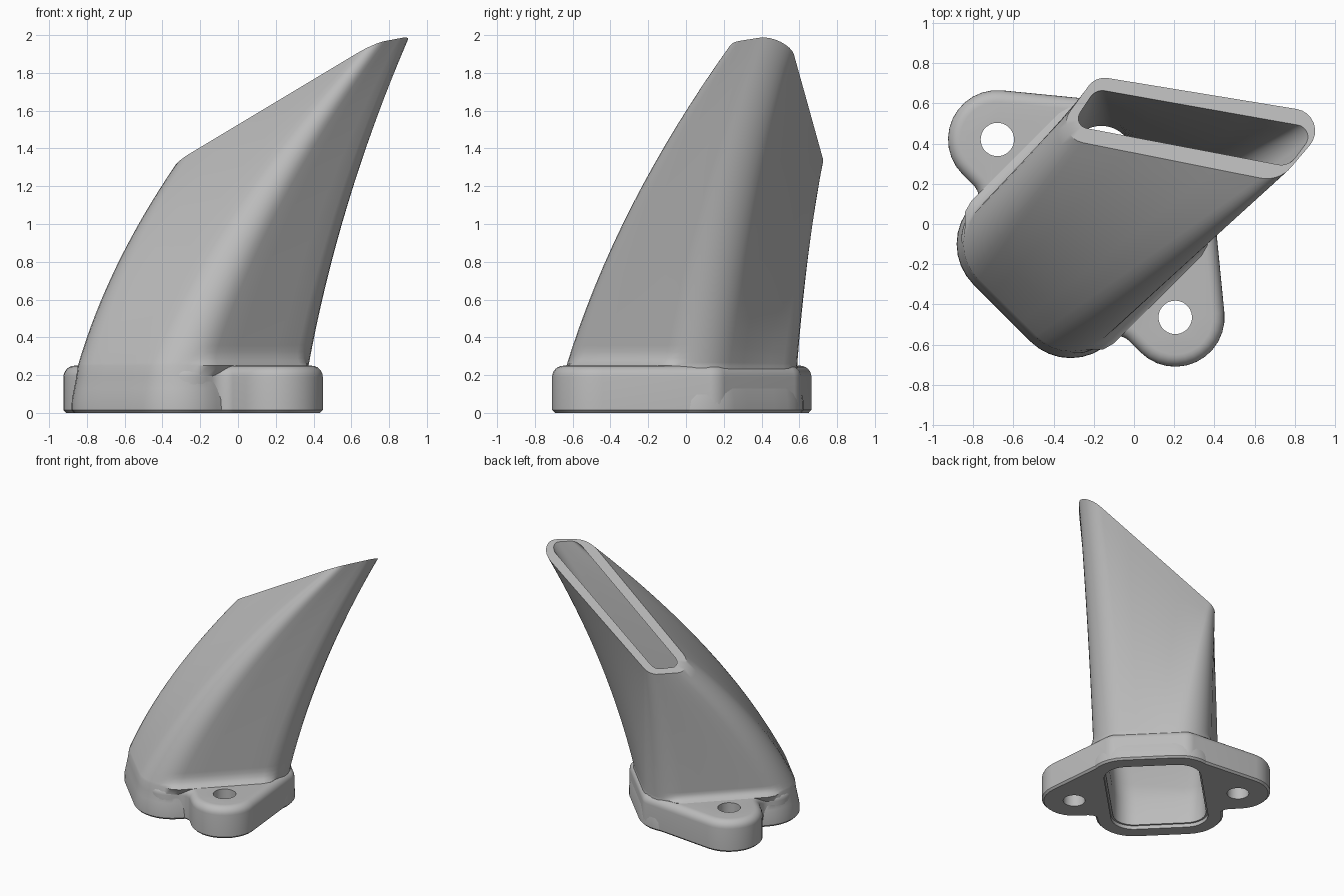
import bpy, bmesh, math
from mathutils import Vector

cube = bpy.data.objects.get("Cube")
if cube:
    bpy.data.objects.remove(cube, do_unlink=True)

CENTRE = Vector((-0.237, -0.022))
FLANGE_TOP = 0.25

grey = bpy.data.materials.new("plain grey")
grey.use_nodes = True
COLOUR = (0.5, 0.5, 0.5, 1)
grey.diffuse_color = COLOUR
grey.node_tree.nodes["Principled BSDF"].inputs["Base Color"].default_value = COLOUR


def rounded(corners, steps=8, mids=3):
    """Round off (x, y, radius) corners; give (point, outward normal) pairs."""
    arcs = []
    for i, (x, y, r) in enumerate(corners):
        p = Vector((x, y))
        a = (p - Vector(corners[i - 1][:2])).normalized()
        b = (Vector(corners[(i + 1) % len(corners)][:2]) - p).normalized()
        turn = math.atan2(a.x * b.y - a.y * b.x, a.dot(b))
        side = 1 if turn > 0 else -1
        n0 = Vector((a.y, -a.x))
        mid = p - a * r * math.tan(abs(turn) / 2) - n0 * r * side
        arc = []
        for k in range(steps + 1):
            t = turn * k / steps
            n = Vector((n0.x * math.cos(t) - n0.y * math.sin(t),
                        n0.x * math.sin(t) + n0.y * math.cos(t)))
            arc.append((mid + n * r * side, n))
        arcs.append(arc)
    out = []
    for i, arc in enumerate(arcs):
        out += arc
        (p, n), (q, _) = arc[-1], arcs[(i + 1) % len(arcs)][0]
        out += [(p.lerp(q, k / (mids + 1)), n) for k in range(1, mids + 1)]
    return out


def turned(v):
    """Turn from flange axes (ears along x) to model axes."""
    return Vector((v.x + v.y, v.y - v.x)) / math.sqrt(2)


def placed(section):
    return [(CENTRE + turned(p), turned(n), n) for p, n in section]


def make(name, rows, closed=False):
    """Skin rows of points, either capped or joined end to end."""
    bm = bmesh.new()
    rings = [[bm.verts.new(p) for p in row] for row in rows]
    pairs = list(zip(rings, rings[1:]))
    if closed:
        pairs.append((rings[-1], rings[0]))
    else:
        bm.faces.new(rings[0][::-1])
        bm.faces.new(rings[-1])
    for lo, hi in pairs:
        for i in range(len(lo)):
            j = (i + 1) % len(lo)
            bm.faces.new((lo[i], lo[j], hi[j], hi[i]))
    bmesh.ops.recalc_face_normals(bm, faces=bm.faces)
    mesh = bpy.data.meshes.new(name)
    bm.to_mesh(mesh)
    bm.free()
    mesh.materials.append(grey)
    obj = bpy.data.objects.new(name, mesh)
    bpy.context.collection.objects.link(obj)
    return obj


def flat_row(section, z, offset):
    return [(*(p + n * offset), z) for p, n, _ in section]


def smooth(obj):
    bpy.ops.object.select_all(action="DESELECT")
    obj.select_set(True)
    bpy.context.view_layer.objects.active = obj
    bpy.ops.object.shade_smooth_by_angle(angle=math.radians(32))


def rectangle(hu, hv, r):
    return placed(rounded([(-hu, -hv, r), (hu, -hv, r), (hu, hv, r), (-hu, hv, r)]))


def mouth_point(p):
    """Lift a plan point onto the slanted mouth plane."""
    return Vector((p.x, p.y, 1.335 + 0.54 * (p.x + 0.15) - 0.3 * (p.y - 0.72)))


def sweep(base, mouth, t, skirt=0):
    """One row of the duct, leaning more and more towards the mouth."""
    row = []
    for (p, n, local), (q, _) in zip(base, mouth):
        start, end = Vector((*p, FLANGE_TOP)), mouth_point(q)
        bend = start + (end - start) * 0.3
        bend.z = (start.z + end.z) / 2
        pt = start * (1 - t) ** 2 + bend * 2 * t * (1 - t) + end * t * t
        side = max(0, (abs(local.x) - 0.9) / 0.1)
        row.append(pt + Vector((*n, 0)) * skirt * side)
    return row


# Duct: outer wall, mouth rim and inner passage in one closed skin
outer_base = rectangle(0.45, 0.56, 0.25)
inner_base = rectangle(0.355, 0.46, 0.16)
outer_mouth = rounded([(-0.41, 0.435, 0.1), (0.72, 0.21, 0.16),
                       (1.0, 0.54, 0.11), (-0.19, 0.735, 0.1)])
inner_mouth = rounded([(-0.31, 0.49, 0.05), (0.77, 0.285, 0.09),
                       (0.91, 0.475, 0.06), (-0.19, 0.67, 0.07)])
steps = [i / 16 for i in range(1, 17)]
rows = [flat_row(outer_base, z, d)
        for z, d in ((0, 0.02), (0.015, 0.034), (0.07, 0.032), (0.13, 0.02), (0.19, 0.008))]
rows += [sweep(outer_base, outer_mouth, t, s)
         for t, s in ((0, 0.05), (0.01, 0.025), (0.023, 0.01), (0.042, 0))]
rows += [sweep(outer_base, outer_mouth, t) for t in steps]
rows += [sweep(inner_base, inner_mouth, t) for t in reversed(steps)]
rows += [flat_row(inner_base, z, d)
         for z, d in ((FLANGE_TOP, 0), (0.03, 0), (0.03, 0.015), (0, 0.015))]
duct = make("duct", rows, closed=True)

# Flange: mirrored outline with two ears and a rounded upper edge
half = [(0.44, -0.53, 0.19), (0.47, -0.245, 0.085), (1.31, -0.245, 0.245), (0.305, 0.58, 0.12)]
outline = placed(rounded(half + [(-x, y, r) for x, y, r in reversed(half)], 12, 0))
R = 0.06
profile = [(0, -0.015), (0.015, 0)]
for k in range(7):
    a = math.pi / 2 * k / 6
    profile.append((FLANGE_TOP - R + R * math.sin(a), R * math.cos(a) - R))
flange = make("mounting_flange", [flat_row(outline, z, d) for z, d in profile])

# Cut the passage and the two bolt holes through the flange
cutters = [make("passage_cutter", [flat_row(inner_base, z, 0.02) for z in (-0.1, 0.4)])]
for s in (-1, 1):
    hole = placed([(Vector((s * 0.625 + 0.083 * math.cos(a), 0.083 * math.sin(a))),
                    Vector((math.cos(a), math.sin(a))))
                   for a in (math.tau * k / 40 for k in range(40))])
    cutters.append(make("bolt_hole_cutter", [flat_row(hole, z, 0) for z in (-0.1, 0.4)]))
bpy.context.view_layer.objects.active = flange
for cutter in cutters:
    cutter.hide_render = True
    mod = flange.modifiers.new("cut", "BOOLEAN")
    mod.operation, mod.solver, mod.object = "DIFFERENCE", "EXACT", cutter
    bpy.ops.object.modifier_apply(modifier=mod.name)
    bpy.data.objects.remove(cutter, do_unlink=True)

for part in (duct, flange):
    smooth(part)
